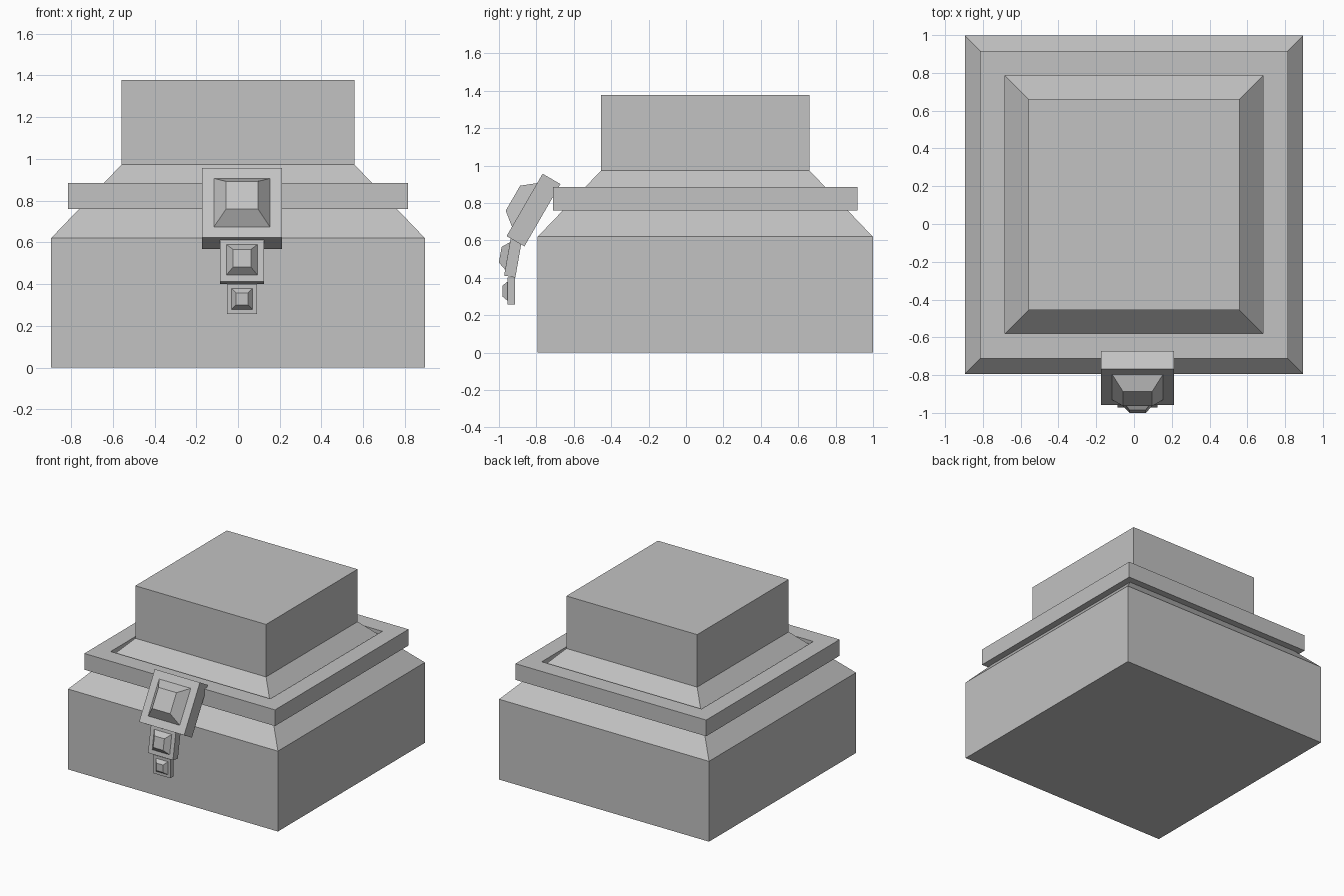
import bpy, bmesh, math
from mathutils import Vector

default = bpy.data.objects.get("Cube")
if default:
    bpy.data.objects.remove(default, do_unlink=True)

grey = bpy.data.materials.new("plain_grey")
grey.use_nodes = True
colour = (0.54, 0.54, 0.54, 1)
grey.diffuse_color = colour
grey.node_tree.nodes["Principled BSDF"].inputs["Base Color"].default_value = colour


def square_loft(name, profile, location, tilt=0.0, closed=False):
    """Sweep a (half width, height) profile around a square; capped unless closed."""
    bm = bmesh.new()
    rings = [[bm.verts.new((sx * half, sy * half, height))
              for sx, sy in ((-1, -1), (1, -1), (1, 1), (-1, 1))]
             for half, height in profile]
    pairs = list(zip(rings, rings[1:]))
    if closed:
        pairs.append((rings[-1], rings[0]))
    else:
        bm.faces.new(rings[0][::-1])
        bm.faces.new(rings[-1])
    for low, high in pairs:
        for i in range(4):
            j = (i + 1) % 4
            bm.faces.new((low[i], low[j], high[j], high[i]))
    bmesh.ops.recalc_face_normals(bm, faces=bm.faces)
    mesh = bpy.data.meshes.new(name)
    bm.to_mesh(mesh)
    bm.free()
    mesh.materials.append(grey)
    obj = bpy.data.objects.new(name, mesh)
    obj.location = Vector(location)
    obj.rotation_euler.x = tilt
    bpy.context.collection.objects.link(obj)
    return obj


CENTRE = (0, 0.103, 0)

# Box with sloping shoulders and a raised square top
square_loft("body", [(0.896, 0), (0.896, 0.62), (0.558, 0.973), (0.558, 1.378)], CENTRE)

# Open square frame resting on the shoulders
square_loft("rim_frame", [(0.682, 0.76), (0.814, 0.76), (0.814, 0.885), (0.682, 0.885)],
            CENTRE, closed=True)

# Hanging clasp: three shrinking plates, each with a tapered stud
plate = [(0.1925, -0.11), (0.1925, 0), (0.135, 0), (0.077, 0.072)]
for name, scale, lean, y, z in (("upper_clasp", 1, 30, -0.863, 0.79),
                                ("middle_clasp", 0.553, 10, -0.954, 0.517),
                                ("lower_clasp", 0.373, 0, -0.955, 0.329)):
    profile = [(half * scale, depth * scale) for half, depth in plate]
    square_loft(name, profile, (0.019, y, z), math.radians(90 - lean))
